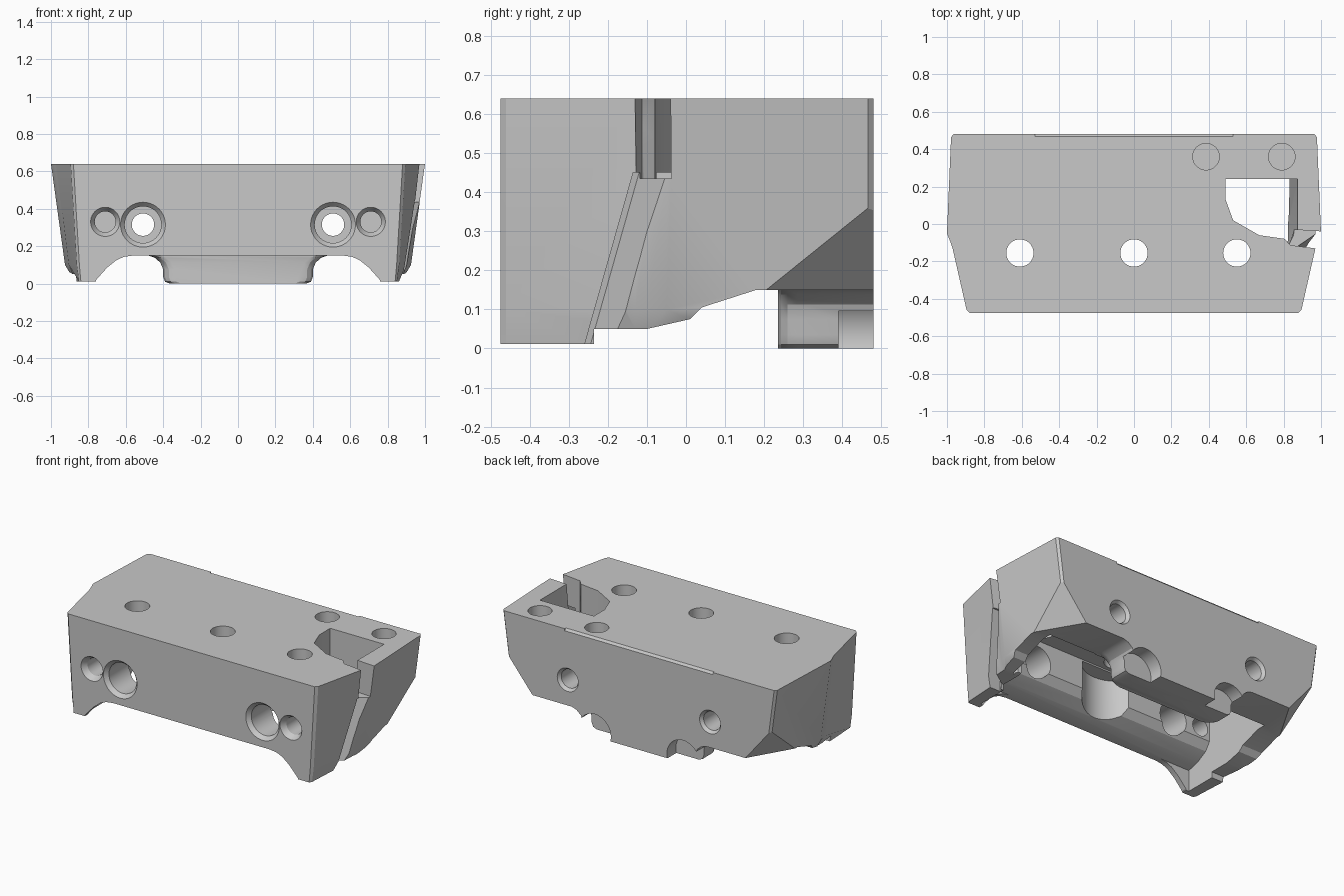
import bpy, bmesh, math
from mathutils import Vector

if "Cube" in bpy.data.objects:
    bpy.data.objects.remove(bpy.data.objects["Cube"], do_unlink=True)

GREY = (0.58, 0.58, 0.58, 1)
metal = bpy.data.materials.new("light grey")
metal.use_nodes = True
metal.diffuse_color = GREY
metal.node_tree.nodes["Principled BSDF"].inputs["Base Color"].default_value = GREY


def make_object(name, bm):
    bmesh.ops.recalc_face_normals(bm, faces=bm.faces)
    mesh = bpy.data.meshes.new(name)
    bm.to_mesh(mesh)
    bm.free()
    mesh.materials.append(metal)
    ob = bpy.data.objects.new(name, mesh)
    bpy.context.collection.objects.link(ob)
    return ob


def loft(rings):
    """Closed solid through matching rings of points."""
    bm = bmesh.new()
    loops = [[bm.verts.new(p) for p in ring] for ring in rings]
    n = len(loops[0])
    for a, b in zip(loops, loops[1:]):
        for i in range(n):
            j = (i + 1) % n
            bm.faces.new((a[i], a[j], b[j], b[i]))
    bm.faces.new(loops[0][::-1])
    bm.faces.new(loops[-1])
    return bm


def prism(name, points, axis, lo, hi):
    """Extrude a 2D outline along the x, y or z axis."""
    place = {"x": lambda a, b, t: (t, a, b),
             "y": lambda a, b, t: (a, t, b),
             "z": lambda a, b, t: (a, b, t)}[axis]
    return make_object(name, loft([[place(a, b, t) for a, b in points] for t in (lo, hi)]))


def turned(name, axis, u, v, stations):
    """Stack of circles (position, radius) along the y or z axis."""
    rings = []
    for t, r in stations:
        ring = []
        for i in range(40):
            a = 2 * math.pi * i / 40
            p, q = u + r * math.cos(a), v + r * math.sin(a)
            ring.append((p, t, q) if axis == "y" else (p, q, t))
        rings.append(ring)
    return make_object(name, loft(rings))


def mirrored(half):
    return half + [(-x, z) for x, z in reversed(half)]


def combine(target, other, operation="DIFFERENCE"):
    mod = target.modifiers.new(operation.lower(), "BOOLEAN")
    mod.operation, mod.solver, mod.object = operation, "EXACT", other
    bpy.context.view_layer.objects.active = target
    bpy.ops.object.modifier_apply(modifier=mod.name)
    bpy.data.objects.remove(other, do_unlink=True)


# Block body: half plan mirrored, with ends tapering downwards
depths = (-0.475, -0.46, -0.13, -0.10, -0.05, 0.465, 0.48)
levels = ((0.012, (0.84, 0.85, 0.868, 0.868, 0.872, 0.86, 0.85)),
          (0.10, (0.848, 0.862, 0.905, 0.908, 0.925, 0.905, 0.893)),
          (0.64, (0.88, 0.895, 0.97, 0.98, 1.0, 0.978, 0.965)))
bm = loft([[(x, y, z) for x, y in mirrored(list(zip(widths, depths)))] for z, widths in levels])

# Sloping cuts on the lower back corners
for side in (1, -1):
    a, b, c = (Vector((x * side, y, z)) for x, y, z in
               ((0.925, 0.2, 0.15), (0.928, 0.48, 0.355), (0.76, 0.48, 0.15)))
    normal = (b - a).cross(c - a)
    if normal.z > 0:
        normal.negate()
    bmesh.ops.bisect_plane(bm, geom=bm.verts[:] + bm.edges[:] + bm.faces[:],
                           plane_co=a, plane_no=normal, clear_outer=True)
    bmesh.ops.holes_fill(bm, edges=[e for e in bm.edges if e.is_boundary])
block = make_object("block", bm)

# Raised underside behind the front legs
combine(block, prism("rear_relief", [(-0.235, -0.2), (-0.235, 0.05), (-0.1, 0.05), (0.01, 0.075),
                                     (0.04, 0.105), (0.18, 0.15), (0.7, 0.15), (0.7, -0.2)],
                     "x", -1.2, 1.2))

# Arch between the front legs
arch = [(0.76, -0.2), (0.76, 0.018), (0.70, 0.085), (0.65, 0.125), (0.61, 0.143), (0.56, 0.15)]
combine(block, prism("front_arch", mirrored(arch), "y", -1, 0.1))

# Hollow between the front and back walls
combine(block, prism("hollow", [(-0.44, -0.2), (-0.44, 0.149), (-0.36, 0.17), (-0.29, 0.21),
                                (-0.255, 0.26), (-0.255, 0.45), (0.235, 0.45), (0.235, -0.2)],
                     "x", -0.78, 0.78))

# Rear tab with flared root and rounded bottom edges
tab = [(0.52, 0.2), (0.48, 0.15), (0.445, 0.138), (0.415, 0.112), (0.4, 0.075),
       (0.4, 0.035), (0.39, 0.01), (0.365, 0)]
combine(block, make_object("rear_tab", loft([
    [(x - math.copysign(inset, x), y, z) for x, z in mirrored(tab)]
    for y, inset in ((0.235, 0.06), (0.243, 0.03), (0.26, 0.01), (0.285, 0), (0.48, 0))])), "UNION")
for side in (1, -1):
    combine(block, turned("tab_notch", "y", side * 0.315, 0.03,
                          [(0.39, 0.115), (0.6, 0.115)]))

# Vertical holes in the top
for x in (-0.61, 0, 0.55):
    combine(block, turned("top_hole", "z", x, -0.155, [(0.1, 0.073), (0.7, 0.073)]))
for x in (0.385, 0.79):
    combine(block, turned("blind_hole", "z", x, 0.36, [(0.48, 0.071), (0.7, 0.071)]))
combine(block, turned("centre_recess", "z", 0, -0.155, [(-0.1, 0.2), (0.44, 0.2)]))

# Horizontal holes through the walls
for side in (1, -1):
    combine(block, turned("large_hole", "y", side * 0.508, 0.315,
                          [(-0.5, 0.125), (-0.475, 0.12), (-0.45, 0.098), (-0.2, 0.098)]))
    combine(block, turned("back_hole", "y", side * 0.508, 0.315,
                          [(-0.2, 0.06), (0.46, 0.06), (0.48, 0.075), (0.6, 0.075)]))
    combine(block, turned("small_hole", "y", side * 0.71, 0.33,
                          [(-0.5, 0.08), (-0.475, 0.078), (-0.44, 0.056), (-0.2, 0.056)]))

# Open pocket in the left end
pocket = [(0.49, 0.24), (0.49, 0.13), (0.53, 0.02), (0.67, -0.06), (0.81, -0.08),
          (0.84, -0.112), (0.88, -0.03), (0.88, 0.24)]
combine(block, make_object("pocket", loft([
    [(min(x, limit), y, z) for x, y in pocket] for z, limit in ((-0.2, 0.80), (0.7, 0.882))])))

# Slot from the pocket to the end face, and the slanted groove below it
combine(block, prism("end_slot", [(0.805, -0.078), (0.835, -0.113), (1.2, -0.16),
                                  (1.2, -0.052), (0.85, -0.03)], "z", 0.435, 0.8))
combine(block, make_object("end_groove", loft([
    [(x + dx, y + dy, z) for x, y in ((0.87, -0.135), (0.87, -0.12), (1.01, -0.025), (1.01, -0.135))]
    for z, dx, dy in ((-0.01, -0.085, -0.13), (0.45, 0, 0))])))

# Shallow bevel along the top back edge
combine(block, prism("back_edge_bevel", [(0.468, 0.7), (0.468, 0.64), (0.481, 0.625),
                                         (0.6, 0.625), (0.6, 0.7)], "x", -0.53, 0.53))

bpy.ops.object.select_all(action="DESELECT")
block.select_set(True)
bpy.context.view_layer.objects.active = block
bpy.ops.object.shade_smooth_by_angle(angle=math.radians(25))
